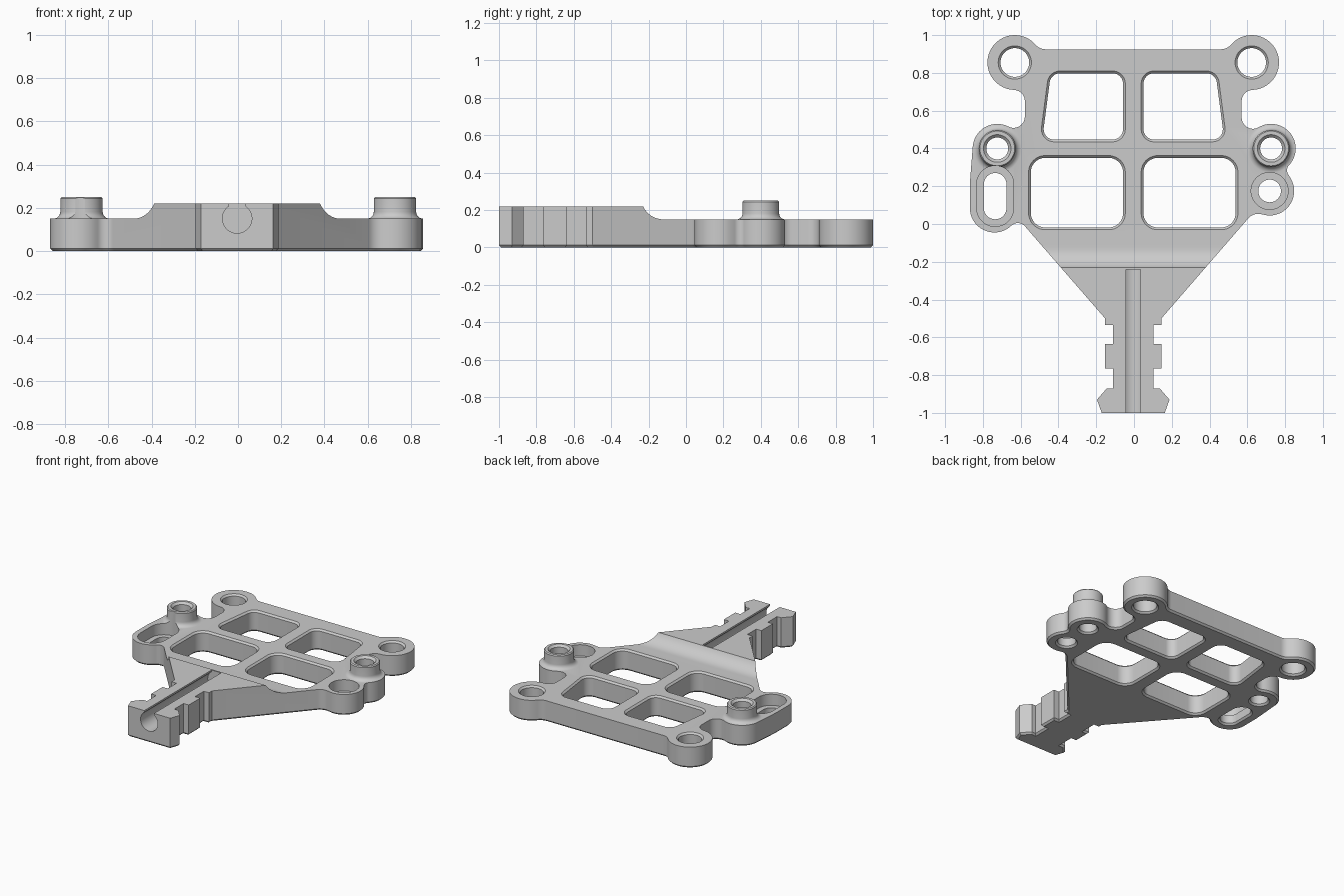
import bpy, bmesh
from math import cos, sin, radians, degrees, atan2, hypot
from mathutils import Vector

cube = bpy.data.objects.get("Cube")
if cube:
    bpy.data.objects.remove(cube)

SHIFT = -0.004   # the plate sits slightly off the centre line
THICK, RAISED, EDGE = 0.15, 0.22, 0.012

grey = bpy.data.materials.new("light grey")
grey.use_nodes = True
grey.diffuse_color = (0.6, 0.6, 0.6, 1)
grey.node_tree.nodes["Principled BSDF"].inputs["Base Color"].default_value = (0.6, 0.6, 0.6, 1)


def arc(cx, cy, r, a0, a1):
    n = max(2, int(abs(a1 - a0) / 7.5))
    angles = [radians(a0 + (a1 - a0) * i / n) for i in range(n + 1)]
    return [(cx + r * cos(a), cy + r * sin(a)) for a in angles]


def chain(circles, start, end, turn):
    """Run along touching circles, turning the other way on each one."""
    pts = []
    for i, (x, y, r) in enumerate(circles):
        last = i == len(circles) - 1
        stop = end if last else degrees(atan2(circles[i + 1][1] - y, circles[i + 1][0] - x))
        pts += arc(x, y, r, start, start + turn * ((stop - start) * turn % 360))
        start, turn = stop + 180, -turn
    return pts


def rounded(corners, r):
    """Polygon with every corner replaced by a tangent arc."""
    pts = []
    for i, c in enumerate(corners):
        c = Vector(c)
        u = (Vector(corners[i - 1]) - c).normalized()
        v = (Vector(corners[(i + 1) % len(corners)]) - c).normalized()
        to_mid = (u + v).normalized() * r / sin(u.angle(v) / 2)
        a, b = u * to_mid.dot(u) - to_mid, v * to_mid.dot(v) - to_mid
        pts += [tuple(c + to_mid + a.lerp(b, k / 8).normalized() * r) for k in range(9)]
    return pts


def clean(pts):
    """Drop near-duplicate points and wind counter-clockwise."""
    out = []
    for p in pts:
        if not out or hypot(p[0] - out[-1][0], p[1] - out[-1][1]) > 0.002:
            out.append(p)
    if hypot(out[0][0] - out[-1][0], out[0][1] - out[-1][1]) < 0.002:
        out.pop()
    area = sum(out[i - 1][0] * p[1] - p[0] * out[i - 1][1] for i, p in enumerate(out))
    return out if area > 0 else out[::-1]


def offset(pts, d):
    """Move a counter-clockwise outline outward by d."""
    out = []
    for i, p in enumerate(pts):
        p, a, b = Vector(p), Vector(pts[i - 1]), Vector(pts[(i + 1) % len(pts)])
        e, f = (p - a).normalized(), (b - p).normalized()
        n, m = Vector((e.y, -e.x)), Vector((f.y, -f.x))
        out.append(p + (n + m) * d / (1 + n.dot(m)))
    return out


def prism(name, pts, layers, place=lambda a, b, c: (a, b, c)):
    """Loft an outline through (height, offset) layers."""
    pts = clean(pts)
    bm = bmesh.new()
    rings = [[bm.verts.new(place(p[0], p[1], z)) for p in offset(pts, d)] for z, d in layers]
    bm.faces.new(rings[0])
    bm.faces.new(rings[-1])
    for lo, hi in zip(rings, rings[1:]):
        for i in range(len(lo)):
            bm.faces.new((lo[i - 1], lo[i], hi[i], hi[i - 1]))
    bmesh.ops.recalc_face_normals(bm, faces=bm.faces)
    if bm.calc_volume(signed=True) < 0:
        bmesh.ops.reverse_faces(bm, faces=bm.faces)
    mesh = bpy.data.meshes.new(name)
    bm.to_mesh(mesh)
    bm.free()
    mesh.materials.append(grey)
    ob = bpy.data.objects.new(name, mesh)
    bpy.context.collection.objects.link(ob)
    return ob


def combine(tool, operation="DIFFERENCE"):
    tool.hide_render = True
    mod = bracket.modifiers.new("combine", "BOOLEAN")
    mod.operation, mod.solver, mod.object = operation, "EXACT", tool
    bpy.context.view_layer.objects.active = bracket
    bpy.ops.object.modifier_apply(modifier=mod.name)
    bpy.data.objects.remove(tool)


def half(slotted):
    """Outline of one side, from the back edge down to the tip."""
    pts = chain([(0.464, 0.995, 0.07), (0.627, 0.855, 0.145), (0.634, 0.65, 0.06)], 270, 180, 1)
    if slotted:
        pts += chain([(0.634, 0.569, 0.06), (0.72, 0.4, 0.13)], 180, 5, 1)
        pts += arc(0.735, 0.21, 0.13, 5, 0)
        pts += chain([(0.735, 0.085, 0.13), (0.611, -0.045, 0.05)], 0, 138, -1)
    else:
        pts += chain([(0.634, 0.564, 0.06), (0.73, 0.4, 0.13), (0.854, 0.284, 0.04),
                      (0.722, 0.175, 0.13), (0.662, -0.016, 0.07)], 180, 138, 1)
    # notched stem and arrow-shaped tip
    pts += [(0.149, -0.5)]
    for top, bottom in ((-0.535, -0.635), (-0.765, -0.87)):
        pts += [(0.149, top), (0.108, top), (0.108, bottom), (0.149, bottom)]
    return pts[:-1] + [(0.14, -0.87), (0.192, -0.93), (0.167, -1)]


# Main plate with chamfered underside
outline = half(False) + [(-x, y) for x, y in reversed(half(True))]
bracket = prism("mounting_bracket", outline, [(0, -EDGE), (EDGE, 0), (RAISED, 0)])

# Lower the frame behind the raised stem, with a concave ramp
step = arc(-0.12, THICK + 0.121, 0.121, 205, 270) + [(1.2, THICK), (1.2, 0.5), (-0.23, 0.5)]
combine(prism("step_cutter", step, [(-1.2, 0), (1.2, 0)], lambda a, b, c: (c, a, b)))

# Raised bosses with flared feet
flare = [(THICK + 0.032 - 0.032 * cos(radians(t)), 0.032 * (1 - sin(radians(t)))) for t in range(0, 91, 15)]
BOSSES = ((0.73, 0.4), (-0.72, 0.4))
for x, y in BOSSES:
    layers = [(0.1, 0.03)] + [(z, min(d, 0.03)) for z, d in flare] + [(0.243, 0), (0.25, -0.006)]
    combine(prism("boss", arc(x, y, 0.098, 0, 360), layers), "UNION")

# Four window openings, chamfered on both faces
OVER = 0.01
through = [(-OVER, EDGE + OVER), (EDGE, 0), (THICK - EDGE, 0), (THICK + OVER, EDGE + OVER)]
for s in (1, -1):
    for corners, r in (([(0.054, 0.447), (0.482, 0.447), (0.436, 0.798), (0.054, 0.798)], 0.055),
                       ([(0.054, -0.018), (0.542, -0.018), (0.542, 0.35), (0.054, 0.35)], 0.075)):
        combine(prism("window_cutter", [(s * x, y) for x, y in rounded(corners, r)], through))
    # corner holes
    combine(prism("corner_hole_cutter", arc(s * 0.627, 0.855, 0.076, 0, 360), through))

# Boss holes
for x, y in BOSSES:
    combine(prism("boss_hole_cutter", arc(x, y, 0.058, 0, 360),
                  [(-OVER, EDGE + OVER), (EDGE, 0), (0.235, 0), (0.26, 0.025)]))

# Counterbored hole on one side and counterbored slot on the other
hole = lambda r: arc(0.722, 0.175, r, 0, 360)
slot = lambda r: arc(-0.731, 0.21, r, 0, 180) + arc(-0.731, 0.085, r, 180, 360)
for shape in (hole, slot):
    combine(prism("counterbore_cutter", shape(0.098), [(0.07, 0), (0.4, 0)]))
    combine(prism("through_cutter", shape(0.06), [(-OVER, EDGE + OVER), (EDGE, 0), (0.1, 0)]))

# Keyhole channel along the stem
key = arc(0, 0.151, 0.068, 124, 416) + [(0.038, 0.4), (-0.038, 0.4)]
combine(prism("channel_cutter", key, [(-1.2, 0), (-0.24, 0)], lambda a, b, c: (a, c, b)))

bracket.location.x = SHIFT
bpy.ops.object.select_all(action="DESELECT")
bracket.select_set(True)
bpy.context.view_layer.objects.active = bracket
bpy.ops.object.shade_smooth_by_angle(angle=radians(25))
